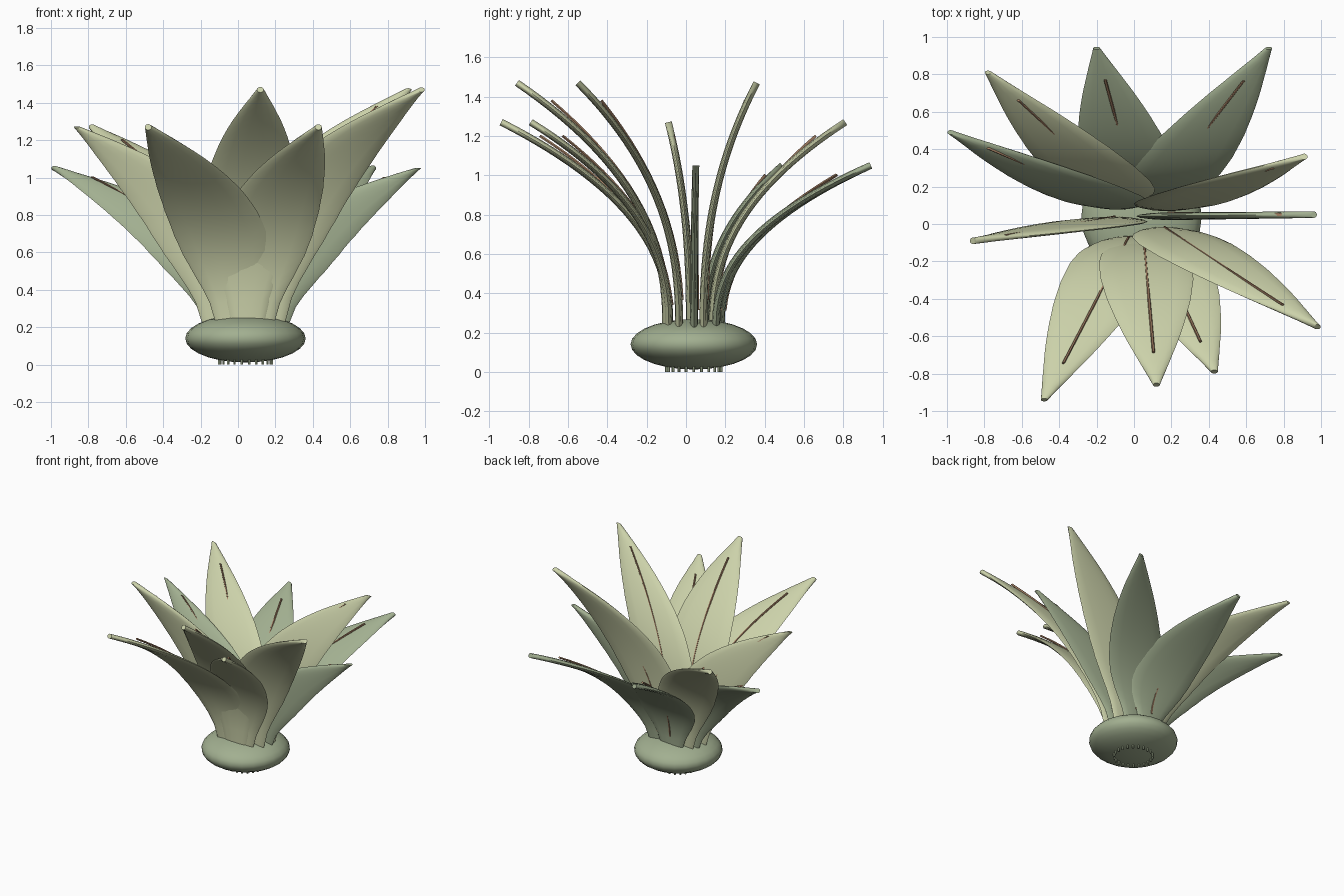
import bpy, bmesh, math
from mathutils import Vector

cube = bpy.data.objects.get("Cube")
if cube:
    bpy.data.objects.remove(cube, do_unlink=True)


def material(name, rgb):
    m = bpy.data.materials.new(name)
    m.use_nodes = True
    m.diffuse_color = (*rgb, 1)
    m.node_tree.nodes["Principled BSDF"].inputs["Base Color"].default_value = (*rgb, 1)
    return m


PALE = material("pale leaf green", (0.60, 0.64, 0.40))
GREEN = material("sage green", (0.36, 0.43, 0.28))
BROWN = material("vein brown", (0.38, 0.22, 0.13))

CENTRE = Vector((0.04, 0.04, 0))
X = Vector((1, 0, 0))


def finish(bm, name, mat):
    bmesh.ops.recalc_face_normals(bm, faces=bm.faces[:])
    me = bpy.data.meshes.new(name)
    bm.to_mesh(me)
    bm.free()
    me.materials.append(mat)
    ob = bpy.data.objects.new(name, me)
    bpy.context.collection.objects.link(ob)
    bpy.ops.object.select_all(action='DESELECT')
    ob.select_set(True)
    bpy.context.view_layer.objects.active = ob
    bpy.ops.object.shade_smooth_by_angle(angle=math.radians(50))
    return ob


def sweep(name, mat, points, half_widths, half_depths, sides):
    """Skin elliptical sections, always wide along x, along a path."""
    bm = bmesh.new()
    rings = []
    last = len(points) - 1
    for i, p in enumerate(points):
        tangent = points[min(i + 1, last)] - points[max(i - 1, 0)]
        normal = tangent.cross(X).normalized()
        ring = []
        for k in range(sides):
            a = 2 * math.pi * k / sides
            ring.append(bm.verts.new(p + X * half_widths[i] * math.cos(a)
                                     + normal * half_depths[i] * math.sin(a)))
        rings.append(ring)
    for r0, r1 in zip(rings, rings[1:]):
        for k in range(sides):
            j = (k + 1) % sides
            bm.faces.new((r0[k], r0[j], r1[j], r1[k]))
    bm.faces.new(rings[0])
    bm.faces.new(rings[-1])
    return finish(bm, name, mat)


# Width of a leaf along its length, as (position, half width)
OUTLINE = [(0, 0.09), (0.06, 0.135), (0.13, 0.185), (0.22, 0.23), (0.32, 0.25),
           (0.45, 0.248), (0.58, 0.225), (0.7, 0.185), (0.8, 0.14),
           (0.9, 0.082), (0.96, 0.044), (1, 0.018)]


def half_width(s):
    for (a, wa), (b, wb) in zip(OUTLINE, OUTLINE[1:]):
        if s <= b:
            return wa + (wb - wa) * (s - a) / (b - a)
    return OUTLINE[-1][1]


def leaf_point(base, tip, s):
    d = tip - base
    h = s ** 1.7
    return base + Vector((d.x * h, d.y * h, d.z * s ** 0.7))


def leaf(index, layer, mat, tip):
    tip = Vector(tip)
    out = tip - CENTRE
    out.z = 0
    base = CENTRE + out.normalized() * 0.14
    base.z = 0.21
    # Blade
    steps = [i / 22 for i in range(23)]
    sweep(f"{layer}_leaf_{index}", mat,
          [leaf_point(base, tip, s) for s in steps],
          [half_width(s) for s in steps],
          [0.021 - 0.003 * s for s in steps], 14)
    # Midrib, set slightly to the rear and lifting towards the tip
    steps = [0.05 + 0.81 * i / 16 for i in range(17)]
    sweep(f"{layer}_vein_{index}", BROWN,
          [leaf_point(base, tip, s) + Vector((0, 0.02 * (1 - s), 0.05 * s * s))
           for s in steps],
          [0.008] * 17, [0.008] * 17, 6)


# Three tiers of leaves, given by their tips
TIERS = [
    ("inner", PALE, 1.47, [(0.12, -0.86), (0.98, -0.55), (0.91, 0.36)]),
    ("middle", PALE, 1.27, [(-0.48, -0.94), (0.43, -0.79), (-0.86, -0.09), (-0.78, 0.81)]),
    ("outer", GREEN, 1.05, [(-0.2, 0.94), (0.72, 0.94), (-0.98, 0.49), (0.96, 0.05)]),
]
for layer, mat, height, tips in TIERS:
    for n, (x, y) in enumerate(tips, 1):
        leaf(n, layer, mat, (x, y, height))

# Flattened round base
bm = bmesh.new()
bmesh.ops.create_uvsphere(bm, u_segments=24, v_segments=14, radius=1)
for v in bm.verts:
    v.co = Vector((v.co.x * 0.322, v.co.y * 0.322, v.co.z * 0.128 + 0.14)) + CENTRE
finish(bm, "bulb_base", GREEN)

# Ring of root stubs beneath the base
bm = bmesh.new()
for i in range(22):
    a = 2 * math.pi * i / 22
    stub = bmesh.ops.create_cone(bm, cap_ends=True, segments=6, radius1=0.007,
                                 radius2=0.007, depth=0.04)
    offset = CENTRE + Vector((0.14 * math.cos(a), 0.14 * math.sin(a), 0.02))
    bmesh.ops.translate(bm, verts=stub["verts"], vec=offset)
finish(bm, "root_stubs", GREEN)
